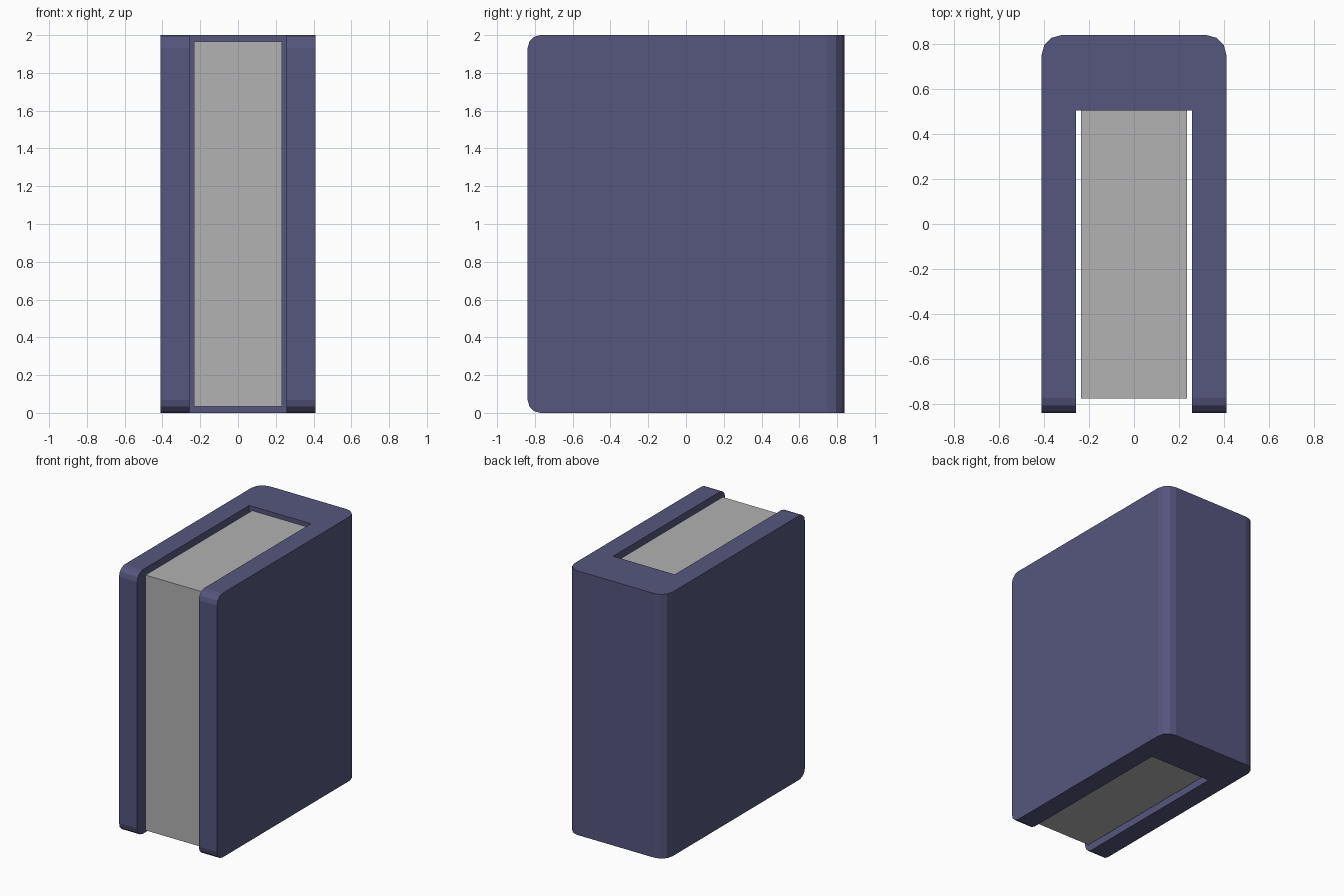
import bpy, bmesh

if "Cube" in bpy.data.objects:
    bpy.data.objects.remove(bpy.data.objects["Cube"])

def material(name, rgb):
    m = bpy.data.materials.new(name)
    m.diffuse_color = (*rgb, 1)
    m.use_nodes = True
    m.node_tree.nodes["Principled BSDF"].inputs["Base Color"].default_value = m.diffuse_color
    return m

def prism(name, outline, z0, z1, mat):
    """Extrude an xy outline from z0 to z1; returns object and its bmesh."""
    bm = bmesh.new()
    face = bm.faces.new([bm.verts.new((x, y, z0)) for x, y in outline])
    top = bmesh.ops.extrude_face_region(bm, geom=[face])["geom"]
    bmesh.ops.translate(bm, vec=(0, 0, z1 - z0),
                        verts=[v for v in top if isinstance(v, bmesh.types.BMVert)])
    bmesh.ops.recalc_face_normals(bm, faces=bm.faces)
    mesh = bpy.data.meshes.new(name)
    mesh.materials.append(mat)
    obj = bpy.data.objects.new(name, mesh)
    bpy.context.collection.objects.link(obj)
    return obj, bm

def round_edges(bm, test, radius):
    edges = [e for e in bm.edges if test(*[v.co for v in e.verts])]
    bmesh.ops.bevel(bm, geom=edges, offset=radius, segments=3,
                    profile=0.5, affect='EDGES')

purple = material("cover purple", (0.093, 0.092, 0.209))
paper = material("paper grey", (0.445, 0.445, 0.445))

# Cover: U-shaped outline of two boards joined by a thick spine
W, D, IN, SPINE = 0.41, 0.838, 0.258, 0.503
right = [(IN, SPINE), (IN, -D), (W, -D), (W, D)]
outline = right + [(-x, y) for x, y in reversed(right)]
cover, bm = prism("cover", outline, 0, 2, purple)
# rounded spine edges, then rounded front corners of the boards
round_edges(bm, lambda a, b: abs(a.z - b.z) > 1 and a.y > 0.8, 0.09)
round_edges(bm, lambda a, b: abs(a.z - b.z) < 0.01 and a.y < -0.8 and b.y < -0.8, 0.067)
bm.to_mesh(cover.data)
bm.free()

# Page block, slightly inset and seated against the spine
P = 0.234
pages, bm = prism("page_block", [(-P, -0.773), (P, -0.773), (P, SPINE), (-P, SPINE)],
                  0.034, 1.967, paper)
bm.to_mesh(pages.data)
bm.free()
